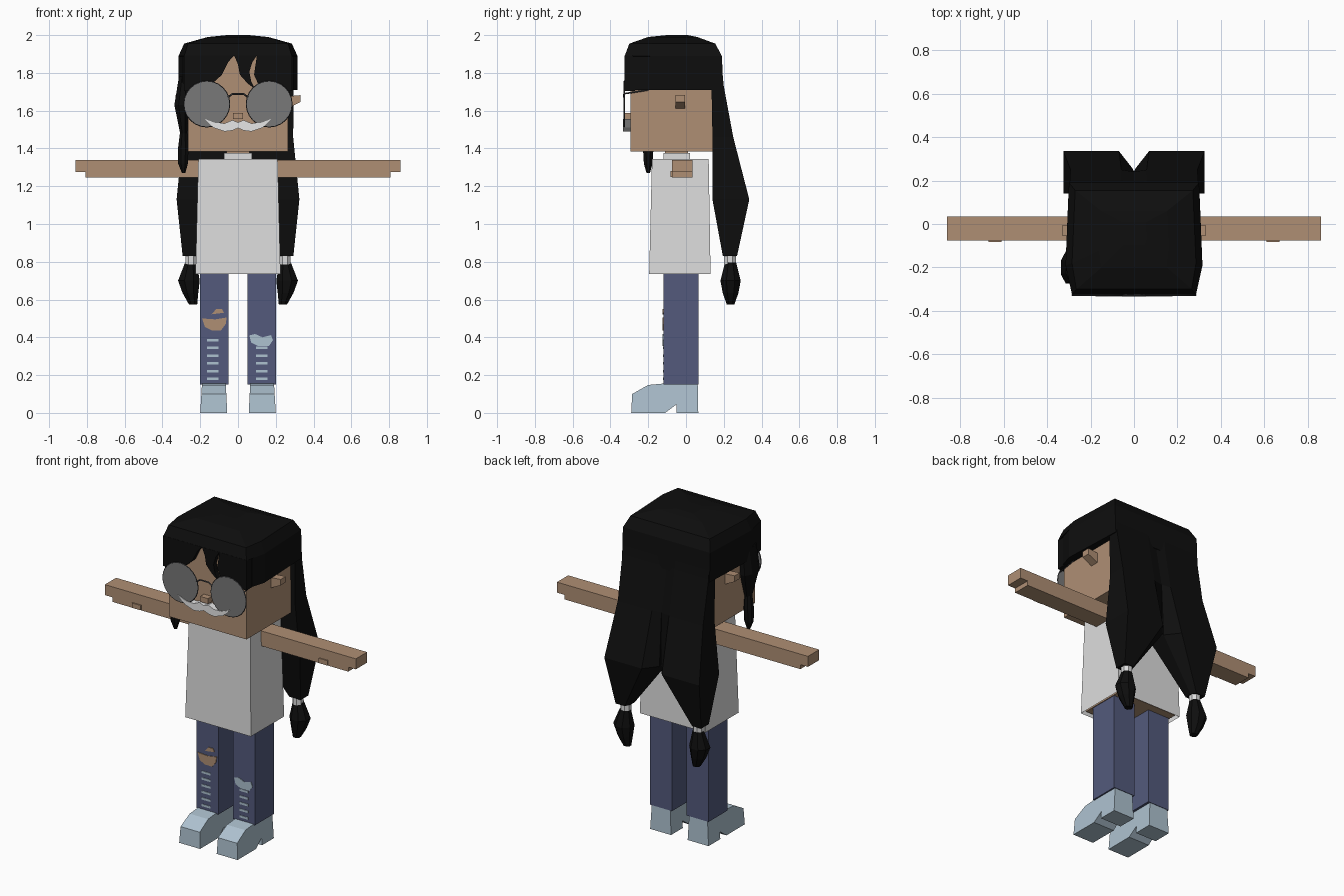
import bpy, bmesh, math

default_cube = bpy.data.objects.get("Cube")
if default_cube:
    bpy.data.objects.remove(default_cube, do_unlink=True)


def material(name, red, green, blue):
    def linear(value):
        value /= 255
        return value / 12.92 if value <= 0.04045 else ((value + 0.055) / 1.055) ** 2.4
    colour = (linear(red), linear(green), linear(blue), 1)
    mat = bpy.data.materials.new(name)
    mat.use_nodes = True
    mat.diffuse_color = colour
    mat.node_tree.nodes["Principled BSDF"].inputs["Base Color"].default_value = colour
    return mat


hair = material("black hair", 14, 14, 14)
skin = material("tan skin", 175, 143, 116)
cloth = material("white cloth", 221, 221, 221)
denim = material("blue denim", 83, 90, 124)
pale = material("pale blue", 174, 194, 208)
lens_grey = material("lens grey", 120, 120, 120)
frame_grey = material("dark frame", 60, 60, 62)
white = material("moustache white", 234, 234, 234)


def finish(name, bm, mat):
    bmesh.ops.recalc_face_normals(bm, faces=bm.faces)
    mesh = bpy.data.meshes.new(name)
    bm.to_mesh(mesh)
    bm.free()
    mesh.materials.append(mat)
    obj = bpy.data.objects.new(name, mesh)
    bpy.context.collection.objects.link(obj)
    return obj


def loft(name, rings, mat, open_start=False):
    """Skin a stack of matching point rings and cap the ends."""
    bm = bmesh.new()
    loops = [[bm.verts.new(p) for p in ring] for ring in rings]
    for low, high in zip(loops, loops[1:]):
        for i in range(len(low)):
            j = (i + 1) % len(low)
            bm.faces.new((low[i], low[j], high[j], high[i]))
    if not open_start:
        bm.faces.new(loops[0][::-1])
    bm.faces.new(loops[-1])
    return finish(name, bm, mat)


def rect(x0, x1, y0, y1, z):
    return [(x0, y0, z), (x1, y0, z), (x1, y1, z), (x0, y1, z)]


def box(name, x, y, z, mat):
    return loft(name, [rect(*x, *y, z[0]), rect(*x, *y, z[1])], mat)


def plate(name, outline, front, back, mat):
    """Extrude an x-z outline along y."""
    return loft(name, [[(x, y, z) for x, z in outline] for y in (front, back)], mat)


def octagon(cx, cy, rx, ry, z):
    angles = [math.radians(22.5 + 45 * i) for i in range(8)]
    return [(cx + rx * math.cos(a), cy + ry * math.sin(a), z) for a in angles]


def span(a, b):
    return tuple(sorted((a, b)))


# Head, neck and torso
box("head", (-.265, .265), (-.295, .14), (1.385, 1.92), skin)
box("neck", (-.06, .06), (-.11, .01), (1.3, 1.4), skin)
box("collar", (-.075, .075), (-.12, .02), (1.34, 1.375), cloth)
loft("shirt", [rect(-.225, .225, -.195, .13, .735),
               rect(-.21, .21, -.18, .12, 1.345)], cloth, open_start=True)
box("torso", (-.205, .205), (-.175, .115), (.745, 1.3), skin)
box("nose", (-.027, .027), (-.332, -.29), (1.555, 1.588), skin)

# Moustache
half = [(.03, 1.55), (.07, 1.533), (.12, 1.535), (.178, 1.557),
        (.13, 1.51), (.07, 1.49), (.03, 1.495)]
outline = [(0, 1.538)] + half + [(0, 1.508)] + [(-x, z) for x, z in reversed(half)]
plate("moustache", outline, -.334, -.29, white)


def disc(cx, cz, radius, count=24):
    return [(cx + radius * math.cos(math.tau * i / count),
             cz + radius * math.sin(math.tau * i / count)) for i in range(count)]


def wire(name, points, radius, mat):
    curve = bpy.data.curves.new(name, "CURVE")
    curve.dimensions = "3D"
    curve.bevel_depth = radius
    curve.bevel_resolution = 0
    spline = curve.splines.new("POLY")
    spline.points.add(len(points) - 1)
    for point, co in zip(spline.points, points):
        point.co = (*co, 1)
    obj = bpy.data.objects.new(name, curve)
    obj.data.materials.append(mat)
    bpy.context.collection.objects.link(obj)


# Spectacle bridge
wire("spectacle_bridge", [(-.055, -.328, 1.67), (-.03, -.328, 1.688),
                          (.03, -.328, 1.688), (.055, -.328, 1.67)], .005, frame_grey)

# Paired parts
for side, s in (("left", 1), ("right", -1)):
    box(side + "_arm", span(s * .2, s * .86), (-.075, .035), (1.275, 1.34), skin)
    box(side + "_arm_underside", span(s * .2, s * .808), (-.075, .035), (1.247, 1.28), skin)
    box(side + "_thumb", span(s * .61, s * .67), (-.082, -.07), (1.25, 1.28), skin)

    loft(side + "_ear", [
        [(s * x, y, z) for y, z in ((-.055, low), (-.005, low), (-.005, high), (-.055, high))]
        for x, low, high in ((.25, 1.605, 1.675), (.33, 1.645, 1.682))], skin)

    box(side + "_leg", span(s * .05, s * .2), (-.12, .065), (.15, .76), denim)

    # Shoe from its side profile, slightly narrower on top
    profile = [(.065, 0), (.062, .155), (-.12, .155), (-.2, .148), (-.285, .1),
               (-.29, 0), (-.11, 0), (-.05, .045), (-.05, 0)]
    loft(side + "_shoe", [[(s * (x + lean * z), y, z) for y, z in profile]
                          for x, lean in ((.057, .05), (.2, -.06))], pale)

    # Spectacle lens, rim and temple
    plate(side + "_lens", disc(s * .165, 1.635, .12), -.33, -.324, lens_grey)
    rim = [(x, -.327, z) for x, z in disc(s * .165, 1.635, .12)]
    wire(side + "_rim", rim + rim[:1], .004, frame_grey)
    wire(side + "_temple", [(s * .27, -.325, 1.69), (s * .272, -.2, 1.71)], .004, frame_grey)

    # Long pigtail with a notched inner back corner
    rings = []
    for x0, x1, y0, y1, z in ((0, .29, .09, .185, 1.88), (0, .295, .135, .2, 1.73),
                              (0, .292, .14, .25, 1.46), (.005, .325, .14, .335, 1.13),
                              (.215, .293, .195, .27, .83)):
        notch = .2 * (x1 - x0)
        drop = .42 * (y1 - y0) if z < 1.4 else .01
        rings.append([(s * x, y, z) for x, y in (
            (x0, y0), (x1, y0), (x1, y1), (x0 + notch, y1), (x0, y1 - drop))])
    loft(side + "_pigtail", rings, hair)
    loft(side + "_hair_tie", [octagon(s * .249, .232, .032, .034, z) for z in (.785, .835)], cloth)
    loft(side + "_pigtail_end", [octagon(s * cx, .236, rx, ry, z) for cx, rx, ry, z in (
        (.238, .024, .022, .575), (.252, .045, .045, .635),
        (.26, .062, .058, .7), (.25, .033, .032, .795))], hair)

# Hair cap, recessed at the forehead below the fringe line
rings = []
for half_x, front_x, front, mid, back, z in (
        (.315, .29, -.275, -.19, .198, 1.71), (.315, .29, -.275, -.19, .19, 1.888),
        (.315, .285, -.325, -.19, .19, 1.889), (.285, .265, -.3, -.18, .155, 1.955),
        (.16, .15, -.2, -.12, .06, 1.99), (.06, .05, -.1, -.07, .01, 2)):
    right = [(front_x, front), (half_x, mid), (half_x * .95, back)]
    rings.append([(x, y, z) for x, y in right + [(-x, y) for x, y in reversed(right)]])
loft("hair_cap", rings, hair)

# Fringe locks
fringe = {
    "right_fringe": [(-.285, 1.705), (-.2, 1.705), (-.135, 1.745), (-.085, 1.79),
                     (-.05, 1.86), (-.02, 1.892), (-.285, 1.892)],
    "middle_fringe": [(-.02, 1.892), (0, 1.845), (.01, 1.79), (.05, 1.745), (.09, 1.715),
                      (.07, 1.755), (.06, 1.805), (.075, 1.855), (.1, 1.892)],
    "left_fringe": [(.1, 1.892), (.085, 1.79), (.11, 1.735), (.15, 1.705),
                    (.285, 1.705), (.285, 1.892)],
}
for name, points in fringe.items():
    plate(name, points, -.325, -.27, hair)

# Loose lock beside the face, in two tufts
for name, tuft in (
        ("upper_side_lock", ((-.285, .03, .07, 1.78), (-.298, .042, .08, 1.63), (-.288, .02, .03, 1.48))),
        ("lower_side_lock", ((-.288, .02, .025, 1.49), (-.29, .03, .03, 1.4),
                             (-.291, .028, .025, 1.32), (-.288, .01, .01, 1.27)))):
    loft(name, [octagon(cx, -.2, rx, ry, z) for cx, rx, ry, z in tuft], hair)

# Torn knees and thread rows on the trousers
patches = (
    ("right_knee_hole", skin, [(-.19, .5), (-.175, .455), (-.14, .437), (-.09, .437),
                               (-.065, .47), (-.06, .505), (-.12, .495)]),
    ("right_small_hole", skin, [(-.14, .522), (-.075, .53), (-.085, .55), (-.115, .55)]),
    ("left_knee_patch", pale, [(.06, .41), (.07, .372), (.105, .355), (.165, .355),
                               (.185, .385), (.175, .412), (.13, .4), (.09, .418)]),
)
for name, mat, points in patches:
    plate(name, points, -.124, -.118, mat)
for side, x, count in (("right", -.133, 6), ("left", .125, 5)):
    for row in range(count):
        z = .18 + row * .041
        box(f"{side}_thread_{row + 1}", (x - .03, x + .03), (-.123, -.118),
            (z - .007, z + .007), pale)
